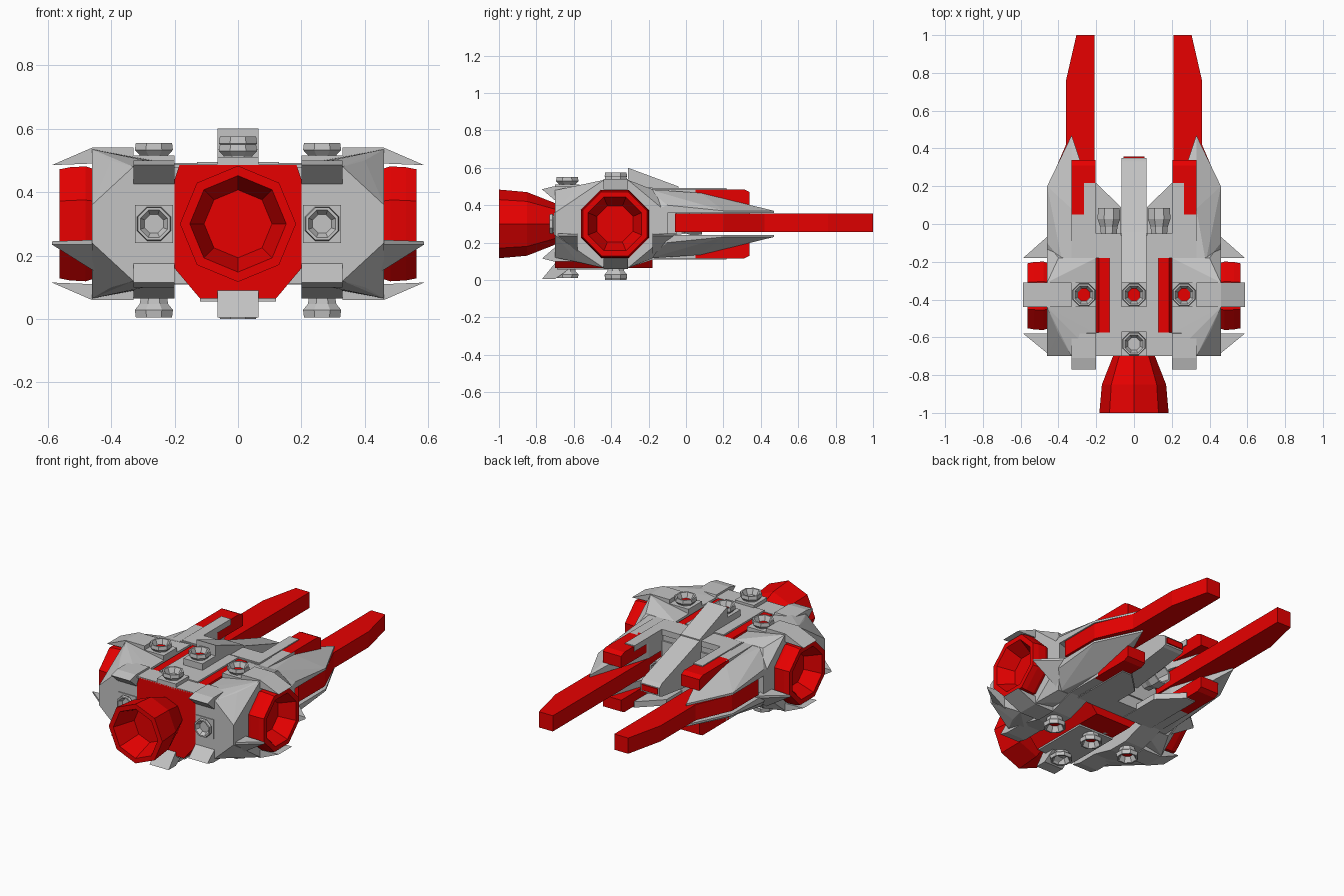
import bpy, bmesh, math
from mathutils import Vector

if "Cube" in bpy.data.objects:
    bpy.data.objects.remove(bpy.data.objects["Cube"])


def material(name, rgb):
    m = bpy.data.materials.new(name)
    m.diffuse_color = (*rgb, 1)
    m.use_nodes = True
    m.node_tree.nodes["Principled BSDF"].inputs["Base Color"].default_value = m.diffuse_color
    return m


GREY = material("hull grey", (0.55, 0.55, 0.55))
RED = material("engine red", (0.80, 0.0, 0.0))


def finish(name, bm, mat):
    bmesh.ops.recalc_face_normals(bm, faces=bm.faces)
    me = bpy.data.meshes.new(name)
    bm.to_mesh(me)
    bm.free()
    me.materials.append(mat)
    bpy.context.collection.objects.link(bpy.data.objects.new(name, me))


def solid(name, pts, mat, sx=1, flip=False):
    """Faceted convex block through the given points, optionally mirrored."""
    bm = bmesh.new()
    for x, y, z in pts:
        bm.verts.new((sx * x, y, 0.6 - z if flip else z))
    r = bmesh.ops.convex_hull(bm, input=bm.verts)
    junk = [v for v in set(r["geom_interior"] + r["geom_unused"])
            if isinstance(v, bmesh.types.BMVert)]
    if junk:
        bmesh.ops.delete(bm, geom=junk, context='VERTS')
    bmesh.ops.dissolve_limit(bm, angle_limit=0.01, verts=bm.verts, edges=bm.edges)
    finish(name, bm, mat)


def box(name, x, y, z, mat, sx=1, flip=False):
    solid(name, [(a, b, c) for a in x for b in y for c in z], mat, sx, flip)


def slab(name, outline, z, mat, sx=1, flip=False):
    """Outline in x, y extruded between two heights."""
    bm = bmesh.new()
    f = bm.faces.new([bm.verts.new((sx * x, y, 0.6 - z[0] if flip else z[0])) for x, y in outline])
    g = bmesh.ops.extrude_face_region(bm, geom=[f])
    h = (z[1] - z[0]) * (-1 if flip else 1)
    bmesh.ops.translate(bm, vec=(0, 0, h), verts=[v for v in g["geom"] if isinstance(v, bmesh.types.BMVert)])
    finish(name, bm, mat)


def bell(name, pos, axis, profile, mat, turn=0.0):
    """Eight-sided hollow nozzle: profile of (radius, distance along axis)."""
    axis = Vector(axis)
    up = Vector((0, 0, 1)) if abs(axis.z) < 0.5 else Vector((0, 1, 0))
    side = axis.cross(up)
    bm = bmesh.new()
    rings = []
    for r, t in profile:
        ring = []
        for i in range(8):
            a = turn + i * math.pi / 4
            ring.append(bm.verts.new(Vector(pos) + axis * t + r * (math.cos(a) * side + math.sin(a) * up)))
        rings.append(ring)
    for a, b in zip(rings, rings[1:]):
        for i in range(8):
            j = (i + 1) % 8
            bm.faces.new((a[i], a[j], b[j], b[i]))
    bm.faces.new(rings[0])
    bm.faces.new(rings[-1])
    finish(name, bm, mat)


FLAT = math.pi / 8


def thruster(name, pos, axis, length=0.06, r=0.065, red=False):
    bell(name, pos, axis, [(r * .7, 0), (r * .75, length * .3), (r, length * .6), (r * .95, length),
                           (r * .8, length), (r * .55, length * .4)], GREY, FLAT)
    if red:
        c = Vector(pos) + Vector(axis) * length * .4
        bell(name + "_glow", c, axis, [(r * .54, 0), (r * .54, .004)], RED, FLAT)


# main engine
bell("main_engine", (0, 0, .3), (0, -1, 0),
     [(.10, .68), (.115, .71), (.17, .85), (.183, .995), (.183, 1.0), (.152, 1.0), (.107, .86)], RED)

# central core
solid("core", [(s * x, y, z) for s in (1, -1) for y in (-.70, -.18)
               for x, z in ((.2, .16), (.12, .065), (.2, .44), (.185, .485))], RED)
box("core_rear", (-.2, .2), (-.2, -.05), (.18, .42), GREY)

# top and bottom cover plates
box("upper_centre_plate", (-.13, .13), (-.58, -.18), (.45, .495), GREY)
box("upper_end_plate", (-.2, .2), (-.70, -.575), (.478, .488), GREY)
box("lower_centre_plate", (-.12, .12), (-.69, -.33), (.055, .07), GREY)
for flip in (False, True):
    tag = "lower" if flip else "upper"
    box(tag + "_cross_plate", (-.27, .27), (-.18, -.06), (.40, .488), GREY, 1, flip)
    box(tag + "_centre_mount", (-.065, .065), (-.44, -.31), (.45, .535), GREY, 1, flip)
    box(tag + "_tail_mount", (-.065, .065), (-.70, -.57), (.47, .51), GREY, 1, flip)

# central spine above, keel wedge below
solid("spine", [(s * .065, y, z) for s in (1, -1) for y, z in
                ((-.31, .6), (-.31, .45), (-.04, .5), (-.04, .42))], GREY)
solid("spine_tail", [(s * .065, y, z) for s in (1, -1) for y, z in
                     ((-.06, .50), (-.06, .24), (.33, .37), (.35, .35), (.35, .30), (.33, .29))], GREY)
box("spine_tip", (-.055, .055), (.33, .357), (.31, .345), RED)
solid("keel", [(s * .065, y, z) for s in (1, -1) for y, z in
               ((-.77, .005), (-.70, .09), (-.58, .09), (-.70, .005))], GREY)

# thrusters on the centre line
thruster("top_thruster", (0, -.375, .52), (0, 0, 1), .055, red=True)
thruster("tail_top_thruster", (0, -.635, .498), (0, 0, 1), .052)
thruster("bottom_thruster", (0, -.375, .06), (0, 0, -1), .06, red=True)
thruster("tail_bottom_thruster", (0, -.635, .06), (0, 0, -1), .05)

for s, side in ((1, "right"), (-1, "left")):
    # faceted side pod
    pod = []
    for z in (lambda v: v, lambda v: .6 - v):
        pod += [(.2, -.70, z(.48)), (.33, -.70, z(.48)), (.46, -.70, z(.36)),
                (.2, -.58, z(.485)), (.40, -.58, z(.50)),
                (.2, -.44, z(.487)), (.46, -.44, z(.535)), (.2, -.31, z(.487)), (.46, -.31, z(.535)),
                (.2, -.18, z(.485)), (.40, -.18, z(.485)), (.46, -.10, z(.36))]
    solid(side + "_pod", pod, GREY, s)

    # side engine
    bell(side + "_engine", (s * .38, -.38, .3), (s, 0, 0),
         [(.16, 0), (.196, .10), (.193, .15), (.186, .183), (.155, .183), (.105, .09)], RED, FLAT)

    # long prong
    slab(side + "_prong", [(.21, -.06), (.455, -.06), (.455, .2), (.36, .42), (.36, .76),
                           (.305, 1), (.21, 1)], (.258, .355), RED, s)

    for flip in (False, True):
        tag = side + ("_lower" if flip else "_upper")
        # red block at the prong root
        solid(tag + "_prong_block", [(x, y, z) for x in (.205, .33) for y, z in
                                     ((.05, .485), (.31, .485), (.34, .47), (.34, .40), (.05, .40))], RED, s, flip)
        # tapering arm plate clasping the prong
        solid(tag + "_arm", [(.2, -.2, .36), (.46, -.2, .36), (.2, -.2, .485), (.38, -.2, .485), (.46, -.1, .40),
                             (.33, .08, .465), (.2, .08, .465), (.2, .08, .36), (.33, .2, .43), (.33, .47, .37),
                             (.33, .47, .358), (.46, .2, .37), (.46, .2, .358)], GREY, s, flip)
        # shoulder bar over the block
        box(tag + "_shoulder", (.2, .33), (-.2, .08), (.37, .485), GREY, s, flip)
        if flip:
            outline = [(.265, .217), (.2, .217), (.07, .09), (.07, -.17), (.265, -.17)]
        else:
            outline = [(.265, .217), (.2, .217), (.2, -.05), (.07, -.05), (.07, -.17), (.265, -.17)]
        slab(tag + "_deck_plate", outline, (.455, .491), GREY, s, flip)
        # hooked bar at the front and thruster mount
        solid(tag + "_hook_bar", [(x, y, z) for x in (.2, .33) for y, z in
                                  ((-.77, .485), (-.70, .425), (-.56, .425), (-.71, .50), (-.58, .50))], GREY, s, flip)
        box(tag + "_thruster_mount", (.2, .33), (-.44, -.31), (.47, .515), GREY, s, flip)
        if flip:
            # belly bar closing the gap beside the core
            solid(tag + "_belly_bar", [(x, y, z) for x in (.2, .33) for y, z in
                                       ((-.58, .10), (-.44, .065), (-.31, .065), (-.16, .115), (-.16, .2), (-.58, .2))],
                  GREY, s)
        zt = .065 if flip else .50
        thruster(tag + "_thruster", (s * .265, -.375, zt), (0, 0, -1 if flip else 1), .06 if flip else .055, red=True)
        # overhanging plate above the side engine
        solid(tag + "_brow", [(x, y, z) for y in (-.44, -.31) for x, z in
                              ((.33, .54), (.46, .54), (.587, .485), (.46, .49), (.33, .50))], GREY, s, flip)

    # swept fins beside the engine
    for tag, y0, y1 in (("front", -.70, -.58), ("rear", -.05, -.18)):
        solid(side + "_" + tag + "_fin", [(.44, y0, .25), (.44, y0, .235), (.587, y1, .245), (.587, y1, .235),
                                          (.42, y1, .13), (.42, y1, .25)], GREY, s)

    # front and rear facing thrusters
    box(side + "_front_mount", (.205, .325), (-.705, -.69), (.24, .36), GREY, s)
    thruster(side + "_front_thruster", (s * .265, -.69, .3), (0, -1, 0), .04, .058)
    thruster(side + "_rear_thruster", (s * .133, -.06, .3), (0, 1, 0), .145, .065)
